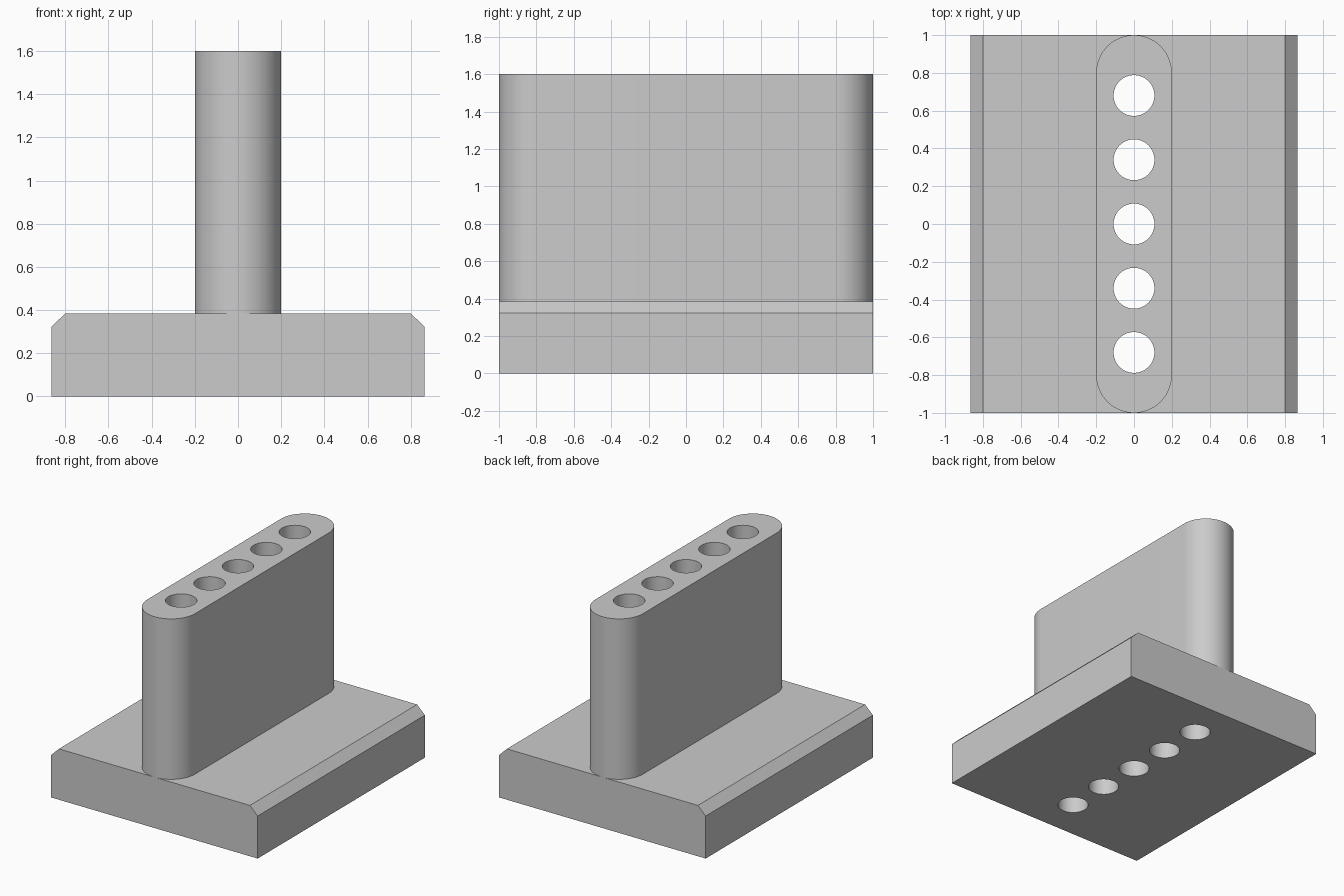
import bpy
import bmesh
from math import cos, sin, pi, radians

cube = bpy.data.objects.get("Cube")
if cube:
    bpy.data.objects.remove(cube, do_unlink=True)

BASE_TOP, POST_TOP = 0.385, 1.6
HOLE_RADIUS, HOLE_PITCH = 0.108, 0.34

grey = bpy.data.materials.new("light grey")
grey.use_nodes = True
grey.diffuse_color = (0.6, 0.6, 0.6, 1)
grey.node_tree.nodes["Principled BSDF"].inputs["Base Color"].default_value = (0.6, 0.6, 0.6, 1)


def prism(name, profile, offset):
    """Extrude a closed outline along an offset into a solid."""
    bm = bmesh.new()
    face = bm.faces.new([bm.verts.new(p) for p in profile])
    grown = bmesh.ops.extrude_face_region(bm, geom=[face], use_keep_orig=True)
    verts = [g for g in grown["geom"] if isinstance(g, bmesh.types.BMVert)]
    bmesh.ops.translate(bm, verts=verts, vec=offset)
    bmesh.ops.recalc_face_normals(bm, faces=bm.faces)
    mesh = bpy.data.meshes.new(name)
    bm.to_mesh(mesh)
    bm.free()
    mesh.materials.append(grey)
    obj = bpy.data.objects.new(name, mesh)
    bpy.context.collection.objects.link(obj)
    return obj


def arc(radius, y, z, start, sweep, steps):
    return [(radius * cos(start + sweep * i / steps),
             y + radius * sin(start + sweep * i / steps), z) for i in range(steps + 1)]


# Base block with its two long upper edges chamfered
half = [(0.865, 0), (0.865, 0.322), (0.8, BASE_TOP)]
outline = half + [(-x, z) for x, z in reversed(half)]
base = prism("base", [(x, -1, z) for x, z in outline], (0, 2, 0))

# Upright with fully rounded ends
rounded = arc(0.2, 0.8, BASE_TOP, 0, pi, 48) + arc(0.2, -0.8, BASE_TOP, pi, pi, 48)
upright = prism("upright", rounded, (0, 0, POST_TOP - BASE_TOP))

# Row of vertical holes through both parts
cutters = [prism("hole_cutter", arc(HOLE_RADIUS, i * HOLE_PITCH, -0.1, 0, 2 * pi, 64)[:-1],
                 (0, 0, POST_TOP + 0.2)) for i in range(-2, 3)]
for part in (base, upright):
    bpy.ops.object.select_all(action="DESELECT")
    part.select_set(True)
    bpy.context.view_layer.objects.active = part
    for cutter in cutters:
        cut = part.modifiers.new("hole", "BOOLEAN")
        cut.operation, cut.solver, cut.object = "DIFFERENCE", "EXACT", cutter
        bpy.ops.object.modifier_apply(modifier=cut.name)
    bpy.ops.object.shade_smooth_by_angle(angle=radians(30))

for cutter in cutters:
    bpy.data.objects.remove(cutter, do_unlink=True)
